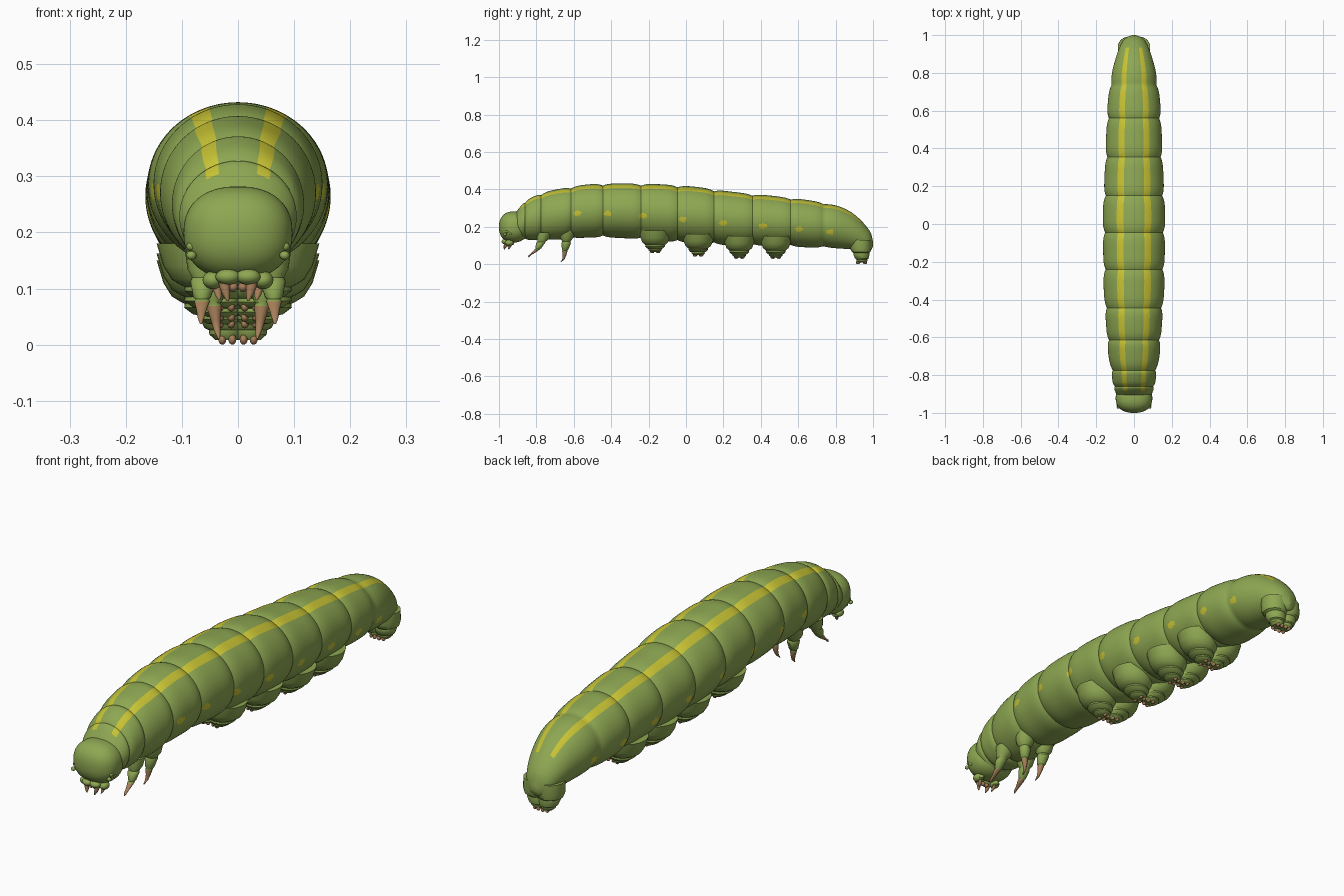
import bpy, bmesh, math

if "Cube" in bpy.data.objects:
    bpy.data.objects.remove(bpy.data.objects["Cube"])

def material(name, rgb):
    m = bpy.data.materials.new(name)
    m.diffuse_color = (*rgb, 1)
    m.use_nodes = True
    m.node_tree.nodes["Principled BSDF"].inputs["Base Color"].default_value = m.diffuse_color
    return m

GREEN = material("leaf green", (0.27, 0.39, 0.085))
YELLOW = material("stripe yellow", (0.58, 0.55, 0.035))
BROWN = material("claw brown", (0.38, 0.21, 0.10))
MATS = [GREEN, YELLOW, BROWN]

def finish(name, bm):
    bmesh.ops.recalc_face_normals(bm, faces=bm.faces)
    me = bpy.data.meshes.new(name)
    bm.to_mesh(me)
    bm.free()
    for m in MATS:
        me.materials.append(m)
    ob = bpy.data.objects.new(name, me)
    bpy.context.collection.objects.link(ob)
    bpy.ops.object.select_all(action='DESELECT')
    ob.select_set(True)
    bpy.context.view_layer.objects.active = ob
    bpy.ops.object.shade_smooth_by_angle(angle=math.radians(38))
    return ob

def skin(bm, rings, rule):
    """Bridge rings of points into a capped tube; rule(i, j, centre) gives the colour."""
    vs = [[bm.verts.new(p) for p in r] for r in rings]
    n = len(vs[0])
    for i in range(len(vs) - 1):
        for j in range(n):
            k = (j + 1) % n
            f = bm.faces.new((vs[i][j], vs[i][k], vs[i + 1][k], vs[i + 1][j]))
            f.material_index = rule(i, j, f.calc_center_median())
    for i, r in ((0, vs[0]), (len(vs) - 2, vs[-1])):
        f = bm.faces.new(r)
        f.material_index = rule(i, n // 2, f.calc_center_median())

def limb(bm, path, brown_from=99, n=20):
    """Tube of horizontal rings through (x, y, z, radius) points, both sides."""
    for s in (-1, 1):
        rings = [[(s * x + r * math.cos(2 * math.pi * j / n),
                   y + r * math.sin(2 * math.pi * j / n), z) for j in range(n)]
                 for x, y, z, r in path]
        skin(bm, rings, lambda i, j, c: 2 if i >= brown_from else 0)

def blob(bm, centre, radii, mat=0, power=1.0, seg=16):
    """Ellipsoid; power below 1 makes it boxier."""
    res = bmesh.ops.create_uvsphere(bm, u_segments=seg * 2, v_segments=seg, radius=1)
    for v in res['verts']:
        v.co = [c + r * math.copysign(abs(a) ** power, a)
                for c, r, a in zip(centre, radii, v.co)]
        for f in v.link_faces:
            f.material_index = mat

# Body envelope: y, top, bottom, half width
ENV = [(-.92, .265, .14, .085), (-.86, .335, .13, .109), (-.775, .378, .13, .121),
       (-.69, .400, .132, .136), (-.53, .426, .142, .148), (-.35, .432, .14, .160),
       (-.15, .428, .124, .163), (.05, .414, .112, .165), (.25, .387, .10, .156),
       (.45, .367, .098, .148), (.65, .343, .09, .138), (.80, .315, .085, .117),
       (.877, .282, .08, .097), (.93, .240, .075, .079), (.97, .195, .072, .058),
       (.99, .162, .076, .036), (1.0, .12, .095, .008)]
# Ring folds between the body segments
FOLDS = [-.92, -.86, -.775, -.615, -.445, -.24, -.045, .15, .355, .56, .735, 1.0]

def envelope(y):
    i = max(k for k in range(len(ENV) - 1) if ENV[k][0] <= y + 1e-9)
    a, b = ENV[i], ENV[i + 1]
    p, q = ENV[max(i - 1, 0)], ENV[min(i + 2, len(ENV) - 1)]
    h = b[0] - a[0]
    t = (y - a[0]) / h
    out = []
    for c in (1, 2, 3):
        m0 = (b[c] - p[c]) / (b[0] - p[0]) * h
        m1 = (q[c] - a[c]) / (q[0] - a[0]) * h
        out.append((2*t**3 - 3*t*t + 1) * a[c] + (t**3 - 2*t*t + t) * m0
                   + (3*t*t - 2*t**3) * b[c] + (t**3 - t*t) * m1)
    return out

# Segmented body with two back stripes and side spots
N, STEPS = 128, 24
rings = []
for s, (y0, y1) in enumerate(zip(FOLDS, FOLDS[1:])):
    last = s == len(FOLDS) - 2
    for k in range(STEPS + (1 if last else 0)):
        u = k / STEPS
        if last:
            u = math.sin(u * math.pi / 2)
        y = y0 + (y1 - y0) * u
        top, bot, w = envelope(y)
        e = 0 if last and u > .5 else abs(2 * u - 1) ** 4
        f = 1 - .075 * e
        zc, h = (top + bot) / 2, (top - bot) / 2
        rings.append([(w * f * math.sin(2 * math.pi * j / N), y,
                       zc + h * f * math.cos(2 * math.pi * j / N)) for j in range(N)])

SPOTS = [(-.58, .272), (-.42, .27), (-.23, .26), (-.015, .24),
         (.2, .22), (.41, .205), (.605, .188), (.77, .172)]

def body_rule(i, j, c):
    if 7 <= min(j, N - 1 - j) <= 11 and -.885 < c.y < .93:
        return 1
    if abs(c.x) > .06 and any(((c.y - y) / .021) ** 2 + ((c.z - z) / .014) ** 2 < 1
                              for y, z in SPOTS):
        return 1
    return 0

bm = bmesh.new()
skin(bm, rings, body_rule)
finish("body", bm)

# Head with small eye bumps
bm = bmesh.new()
blob(bm, (0, -.922, .199), (.097, .078, .083), power=.87, seg=32)
for s in (-1, 1):
    for dy, dz in ((0, 0), (.012, .018), (.02, -.012), (-.012, -.016)):
        blob(bm, (s * .083, -.957 + dy, .175 + dz), (.009, .009, .008), seg=8)
finish("head", bm)

# Mouth: lip lobes, jaws and feelers
bm = bmesh.new()
for s in (-1, 1):
    blob(bm, (s * .018, -.968, .121), (.022, .018, .014))
    blob(bm, (s * .045, -.945, .115), (.018, .022, .016))
    blob(bm, (s * .009, -.955, .103), (.009, .01, .009), 2, seg=8)
limb(bm, [(.024, -.962, .118, .011), (.024, -.964, .105, .010),
          (.021, -.968, .09, .007), (.018, -.972, .078, .002)], 0, 12)
limb(bm, [(.04, -.93, .118, .013), (.04, -.932, .105, .012), (.038, -.938, .102, .008),
          (.035, -.945, .088, .006), (.033, -.95, .08, .002)], 2, 12)
finish("mouth_parts", bm)

# Two pairs of jointed walking legs with brown claws
bm = bmesh.new()
limb(bm, [(.055, -.755, .17, .040), (.058, -.765, .135, .032), (.061, -.772, .120, .021),
          (.062, -.778, .112, .023), (.064, -.790, .085, .016), (.064, -.793, .081, .012),
          (.064, -.798, .077, .014), (.065, -.815, .062, .009), (.066, -.835, .048, .006),
          (.066, -.843, .037, .002)], 6)
finish("front_legs", bm)
bm = bmesh.new()
limb(bm, [(.048, -.635, .18, .044), (.05, -.638, .140, .035), (.05, -.640, .122, .022),
          (.048, -.640, .113, .025), (.045, -.646, .080, .018), (.044, -.648, .074, .013),
          (.043, -.648, .069, .014), (.040, -.650, .045, .009), (.037, -.656, .025, .006),
          (.034, -.670, .011, .002)], 6)
finish("second_legs", bm)

# Four pairs of stubby ringed belly feet with brown hooks
for k, (y, z) in enumerate([(-.165, .06), (.065, .042), (.285, .03), (.48, .03)]):
    bm = bmesh.new()
    limb(bm, [(.06, y, z + .12, .085), (.055, y, z + .08, .078), (.05, y, z + .056, .068),
              (.046, y, z + .046, .056), (.043, y, z + .043, .052), (.043, y, z + .036, .053),
              (.038, y, z + .024, .042), (.034, y, z + .022, .035), (.034, y, z + .016, .036),
              (.030, y, z + .008, .027), (.028, y, z + .006, .018)], n=32)
    for s in (-1, 1):
        for dx, dy in ((.012, -.014), (.032, -.018), (.012, .014), (.032, .018)):
            blob(bm, (s * dx, y + dy, z + .007), (.007, .010, .008), 2, seg=8)
    finish("belly_feet_%d" % (k + 1), bm)

# Tail feet
bm = bmesh.new()
limb(bm, [(.03, .935, .13, .055), (.03, .935, .085, .056), (.03, .937, .066, .050),
          (.027, .938, .060, .042), (.027, .938, .052, .043), (.024, .94, .030, .036),
          (.022, .94, .026, .030), (.022, .94, .018, .029), (.02, .94, .008, .020)], n=32)
for s in (-1, 1):
    for dx, dy in ((.01, -.022), (.028, -.018), (.01, .018), (.028, .015)):
        blob(bm, (s * dx, .94 + dy, .009), (.007, .010, .009), 2, seg=8)
finish("tail_feet", bm)
